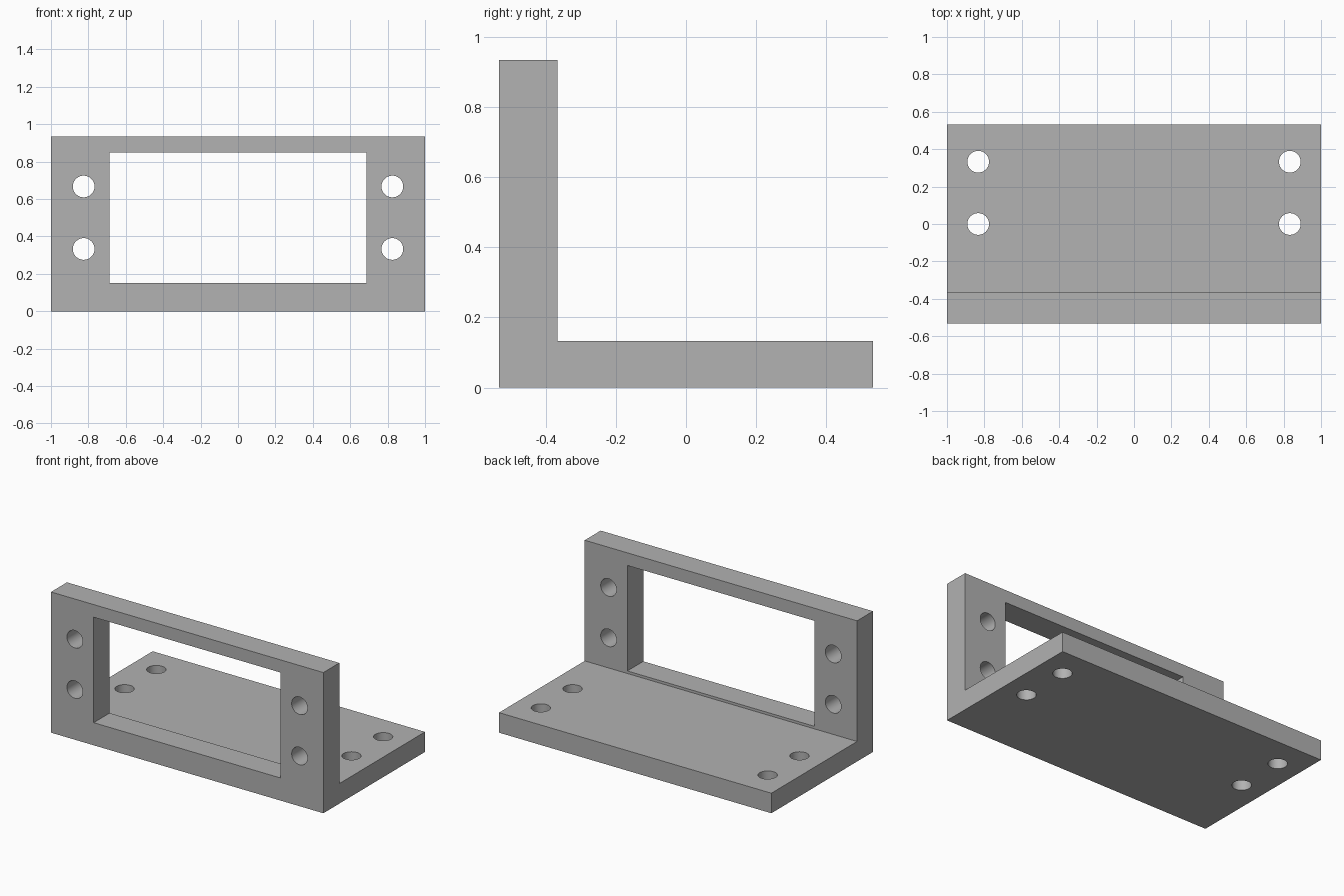
import bpy, bmesh, math
from mathutils import Vector

cube = bpy.data.objects.get("Cube")
if cube:
    bpy.data.objects.remove(cube, do_unlink=True)

HALF_W, HALF_D, HEIGHT = 1.0, 0.533, 0.934
FLOOR_T, WALL_T = 0.133, 0.167
HOLE_R = 0.058
WALL_Y = -HALF_D + WALL_T / 2

grey = bpy.data.materials.new("plain grey")
grey.use_nodes = True
colour = (0.445, 0.445, 0.445, 1)
grey.diffuse_color = colour
grey.node_tree.nodes["Principled BSDF"].inputs["Base Color"].default_value = colour

# L-shaped bracket, its side profile extruded across the width
inner = -HALF_D + WALL_T
profile = [(-HALF_D, 0), (HALF_D, 0), (HALF_D, FLOOR_T),
           (inner, FLOOR_T), (inner, HEIGHT), (-HALF_D, HEIGHT)]
bm = bmesh.new()
face = bm.faces.new([bm.verts.new((-HALF_W, y, z)) for y, z in profile])
side = bmesh.ops.extrude_face_region(bm, geom=[face])["geom"]
bmesh.ops.translate(bm, vec=Vector((2 * HALF_W, 0, 0)),
                    verts=[v for v in side if isinstance(v, bmesh.types.BMVert)])
bmesh.ops.recalc_face_normals(bm, faces=bm.faces)
mesh = bpy.data.meshes.new("bracket")
bm.to_mesh(mesh)
bm.free()
bracket = bpy.data.objects.new("bracket", mesh)
bpy.context.collection.objects.link(bracket)
mesh.materials.append(grey)
bpy.context.view_layer.objects.active = bracket


def cut(cutter):
    """Subtract the cutter from the bracket, then discard it."""
    cutter.hide_render = True
    cutter.data.materials.append(grey)
    bpy.context.view_layer.objects.active = bracket
    mod = bracket.modifiers.new("cut", 'BOOLEAN')
    mod.operation = 'DIFFERENCE'
    mod.solver = 'EXACT'
    mod.object = cutter
    bpy.ops.object.modifier_apply(modifier=mod.name)
    bpy.data.objects.remove(cutter, do_unlink=True)


def drill(location, rotation=(0, 0, 0)):
    bpy.ops.mesh.primitive_cylinder_add(vertices=48, radius=HOLE_R, depth=0.3,
                                        location=location, rotation=rotation)
    cut(bpy.context.object)


# Rectangular window through the upright wall
bpy.ops.mesh.primitive_cube_add(size=1, location=(0, WALL_Y, 0.5))
window = bpy.context.object
window.scale = (1.373, 0.3, 0.7)
cut(window)

# Screw holes: two on each side of the wall and of the floor plate
for sign in (-1, 1):
    for z in (0.333, 0.667):
        drill((sign * 0.825, WALL_Y, z), (math.pi / 2, 0, 0))
    for y in (0, 0.333):
        drill((sign * 0.833, y, FLOOR_T / 2))

# Smooth hole walls, sharp edges elsewhere
bpy.ops.object.select_all(action='DESELECT')
bracket.select_set(True)
bpy.context.view_layer.objects.active = bracket
bpy.ops.object.shade_smooth_by_angle(angle=math.radians(30))
